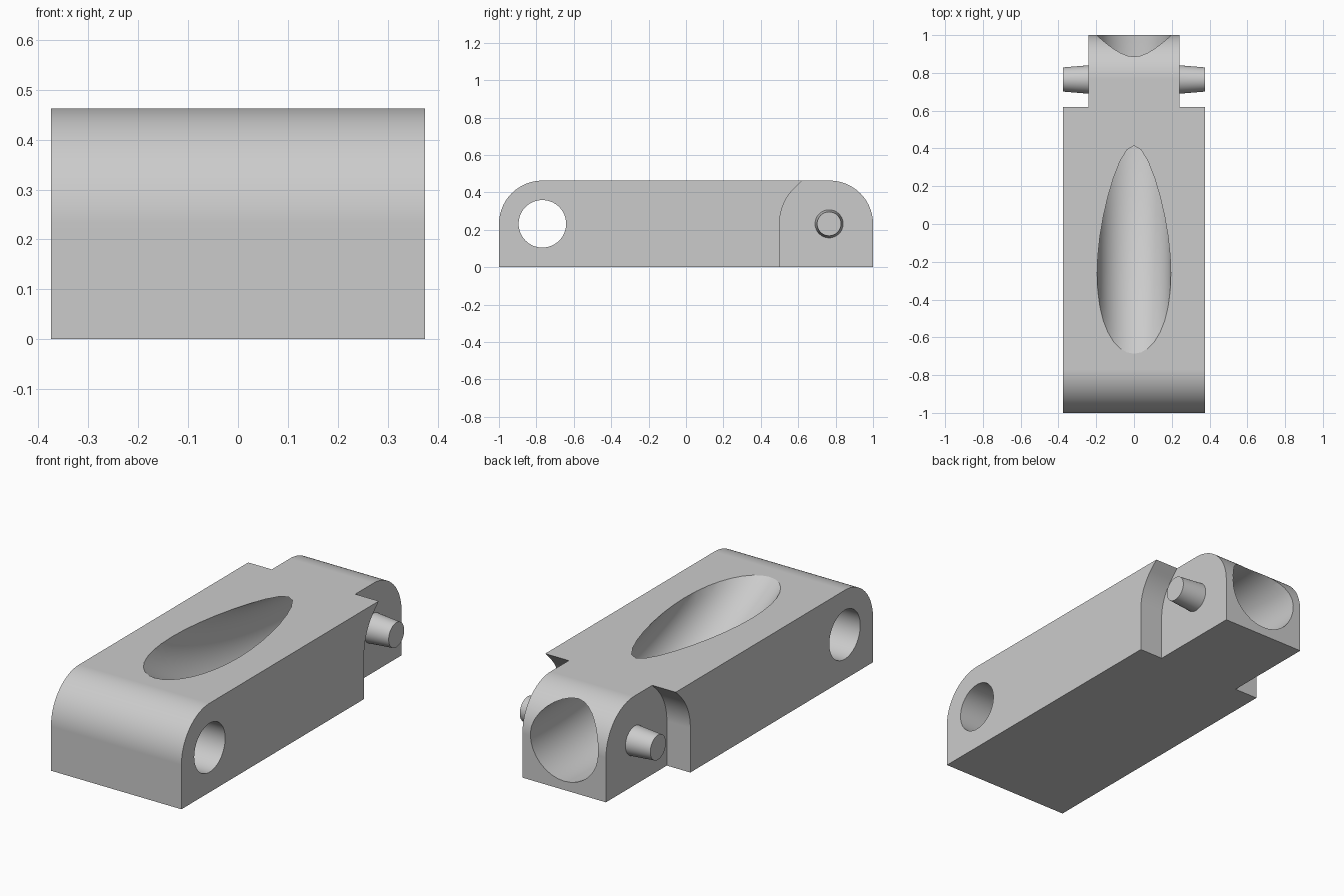
import bpy, bmesh, math
from mathutils import Matrix

if "Cube" in bpy.data.objects:
    bpy.data.objects.remove(bpy.data.objects["Cube"], do_unlink=True)

WIDTH, HEIGHT, ROUND = 0.375, 0.463, 0.232
PIVOT_Y, PIVOT_Z = 0.768, 0.232

grey = bpy.data.materials.new("plain grey")
grey.use_nodes = True
colour = (0.6, 0.6, 0.6, 1)
grey.diffuse_color = colour
grey.node_tree.nodes["Principled BSDF"].inputs["Base Color"].default_value = colour


def add_object(name, bm):
    bmesh.ops.recalc_face_normals(bm, faces=bm.faces)
    mesh = bpy.data.meshes.new(name)
    bm.to_mesh(mesh)
    bm.free()
    mesh.materials.append(grey)
    obj = bpy.data.objects.new(name, mesh)
    bpy.context.collection.objects.link(obj)
    return obj


def arc(cy, cz, r, start, end, steps=24):
    angles = [math.radians(start + (end - start) * i / steps) for i in range(steps + 1)]
    return [(cy + r * math.cos(a), cz + r * math.sin(a)) for a in angles]


def extrude_profile(name, points, x0, x1):
    bm = bmesh.new()
    face = bm.faces.new([bm.verts.new((x0, y, z)) for y, z in points])
    side = bmesh.ops.extrude_face_region(bm, geom=[face])
    verts = [v for v in side["geom"] if isinstance(v, bmesh.types.BMVert)]
    bmesh.ops.translate(bm, verts=verts, vec=(x1 - x0, 0, 0))
    return add_object(name, bm)


def x_cone(name, y, z, x0, x1, r0, r1):
    bm = bmesh.new()
    place = Matrix.Translation(((x0 + x1) / 2, y, z)) @ Matrix.Rotation(math.pi / 2, 4, "Y")
    bmesh.ops.create_cone(bm, cap_ends=True, segments=64, radius1=r0, radius2=r1,
                          depth=abs(x1 - x0), matrix=place)
    return add_object(name, bm)


def select_only(obj):
    bpy.ops.object.select_all(action="DESELECT")
    obj.select_set(True)
    bpy.context.view_layer.objects.active = obj


def cut(target, cutter):
    cutter.hide_render = True
    mod = target.modifiers.new("cut", "BOOLEAN")
    mod.operation = "DIFFERENCE"
    mod.solver = "EXACT"
    mod.object = cutter
    select_only(target)
    bpy.ops.object.modifier_apply(modifier=mod.name)
    bpy.data.objects.remove(cutter, do_unlink=True)


# Link body: flat block with both upper ends rounded
outline = [(-1, 0), (1, 0)]
outline += arc(PIVOT_Y, HEIGHT - ROUND, ROUND, 0, 90)
outline += arc(-PIVOT_Y, HEIGHT - ROUND, ROUND, 90, 180)
body = extrude_profile("link_body", outline, -WIDTH, WIDTH)

# Clearance notches either side of the tongue
notch = [(1.2, -0.1), (1.2, 0.7)]
corner = arc(PIVOT_Y, PIVOT_Z, 0.268, 135, 180, 16)
rise = 0.7 - corner[0][1]
notch += [(corner[0][0] + rise, 0.7)] + corner + [(corner[-1][0], -0.1)]
for side in (-1, 1):
    cut(body, extrude_profile("notch_cutter", notch, side * 0.24, side * 0.5))

# Cross hole at the front
cut(body, x_cone("hole_cutter", -PIVOT_Y, PIVOT_Z, -0.5, 0.5, 0.127, 0.127))

# Curved tunnel from the top face out through the back end
BEND, LOW_Y, LOW_Z = 2.7, 0.82, 0.235
path = arc(LOW_Y, LOW_Z + BEND, BEND, 222, 279, 56)
curve = bpy.data.curves.new("tunnel_cutter", "CURVE")
curve.dimensions = "3D"
curve.bevel_depth = 0.195
curve.bevel_resolution = 14
curve.use_fill_caps = True
spline = curve.splines.new("POLY")
spline.points.add(len(path) - 1)
for point, (y, z) in zip(spline.points, path):
    point.co = (0, y, z, 1)
tunnel = bpy.data.objects.new("tunnel_cutter", curve)
bpy.context.collection.objects.link(tunnel)
select_only(tunnel)
bpy.ops.object.convert(target="MESH")
tunnel = bpy.context.view_layer.objects.active
bm = bmesh.new()
bm.from_mesh(tunnel.data)
bmesh.ops.remove_doubles(bm, verts=bm.verts, dist=0.0001)
bmesh.ops.recalc_face_normals(bm, faces=bm.faces)
bm.to_mesh(tunnel.data)
bm.free()
tunnel.data.materials.clear()
tunnel.data.materials.append(grey)
cut(body, tunnel)

# Tapered pivot pins
pins = [x_cone(name, PIVOT_Y - 0.003, PIVOT_Z, side * 0.23, side * WIDTH, *radii)
        for name, side, radii in (("left_pin", 1, (0.076, 0.064)),
                                  ("right_pin", -1, (0.064, 0.076)))]

# Smooth curved walls, crisp edges
for obj in [body] + pins:
    select_only(obj)
    bpy.ops.object.shade_smooth_by_angle(angle=math.radians(25))
    weighted = obj.modifiers.new("weighted normals", "WEIGHTED_NORMAL")
    weighted.keep_sharp = True
